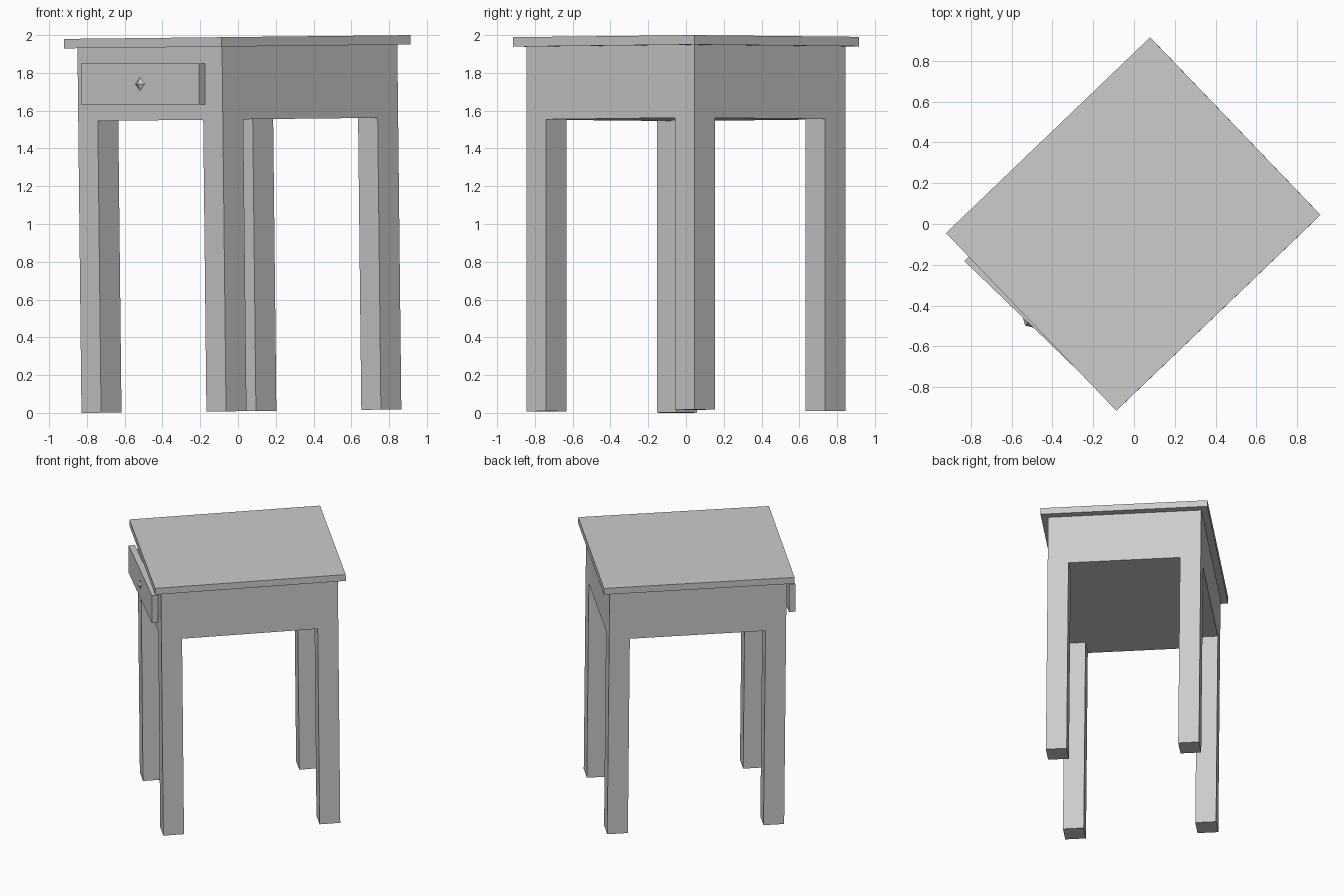
import bpy, bmesh
from math import radians
from mathutils import Matrix, Vector

cube = bpy.data.objects.get("Cube")
if cube:
    bpy.data.objects.remove(cube, do_unlink=True)

# One plain grey for every part
grey = bpy.data.materials.new("plain_grey")
grey.use_nodes = True
grey.diffuse_color = (0.6, 0.6, 0.6, 1)
grey.node_tree.nodes["Principled BSDF"].inputs["Base Color"].default_value = grey.diffuse_color

# The table is turned on its vertical axis and leans very slightly
STAND = (Matrix.Translation((0.018, 0, 0.009))
         @ Matrix.Rotation(-0.011, 4, 'Y')
         @ Matrix.Rotation(radians(43.8), 4, 'Z'))


def box(bm, size, centre):
    """Add a box of the given size and centre."""
    place = Matrix.Translation(centre) @ Matrix.Diagonal((*size, 1))
    return bmesh.ops.create_cube(bm, size=1, matrix=place)


def finish(name, bm, matrix):
    """Turn the bmesh into a named, coloured object."""
    bmesh.ops.recalc_face_normals(bm, faces=bm.faces)
    mesh = bpy.data.meshes.new(name)
    bm.to_mesh(mesh)
    bm.free()
    mesh.materials.append(grey)
    obj = bpy.data.objects.new(name, mesh)
    bpy.context.collection.objects.link(obj)
    obj.matrix_world = matrix
    return obj


# Overall sizes in the table's own frame
LENGTH, WIDTH, LEG = 1.286, 1.106, 0.15
TOP, SLAB, APRON = 1.981, 0.05, 1.545
OVERHANG = 0.05

# Table top
bm = bmesh.new()
box(bm, (LENGTH + 2 * OVERHANG, WIDTH + 2 * OVERHANG, SLAB), (0, 0, TOP - SLAB / 2))
finish("table_top", bm, STAND)

# Solid apron block with the four legs extruded from its bottom corners
bm = bmesh.new()
apron_top = TOP - SLAB
box(bm, (LENGTH, WIDTH, apron_top - APRON), (0, 0, (apron_top + APRON) / 2))
for axis, half in ((0, LENGTH / 2 - LEG), (1, WIDTH / 2 - LEG)):
    for side in (-1, 1):
        cut, normal = Vector(), Vector()
        cut[axis], normal[axis] = side * half, 1
        bmesh.ops.bisect_plane(bm, geom=bm.verts[:] + bm.edges[:] + bm.faces[:],
                               plane_co=cut, plane_no=normal)
bm.normal_update()
corners = [f for f in bm.faces if f.normal.z < -0.9
           and abs(f.calc_center_median().x) > LENGTH / 2 - LEG
           and abs(f.calc_center_median().y) > WIDTH / 2 - LEG]
for face in corners:
    foot = bmesh.ops.extrude_discrete_faces(bm, faces=[face])["faces"][0]
    bmesh.ops.translate(bm, verts=foot.verts, vec=(0, 0, -APRON))
bmesh.ops.dissolve_limit(bm, angle_limit=0.01, verts=bm.verts, edges=bm.edges)
finish("apron_and_legs", bm, STAND)

# Drawer front, sitting a little crooked and proud of the apron
DRAWER = Matrix.Translation((-0.519, -0.483, 1.741)) @ Matrix.Rotation(radians(-44), 4, 'Z')
bm = bmesh.new()
thick = 0.045
box(bm, (0.868, thick, 0.218), (0, thick / 2, 0))
finish("drawer_front", bm, DRAWER)

# Small four-sided pointed knob
bm = bmesh.new()
bmesh.ops.create_cone(bm, cap_ends=True, segments=4, radius1=0.035, radius2=0, depth=0.02,
                      matrix=Matrix.Translation((0, -0.01, 0)) @ Matrix.Rotation(radians(90), 4, 'X'))
finish("drawer_knob", bm, DRAWER)
